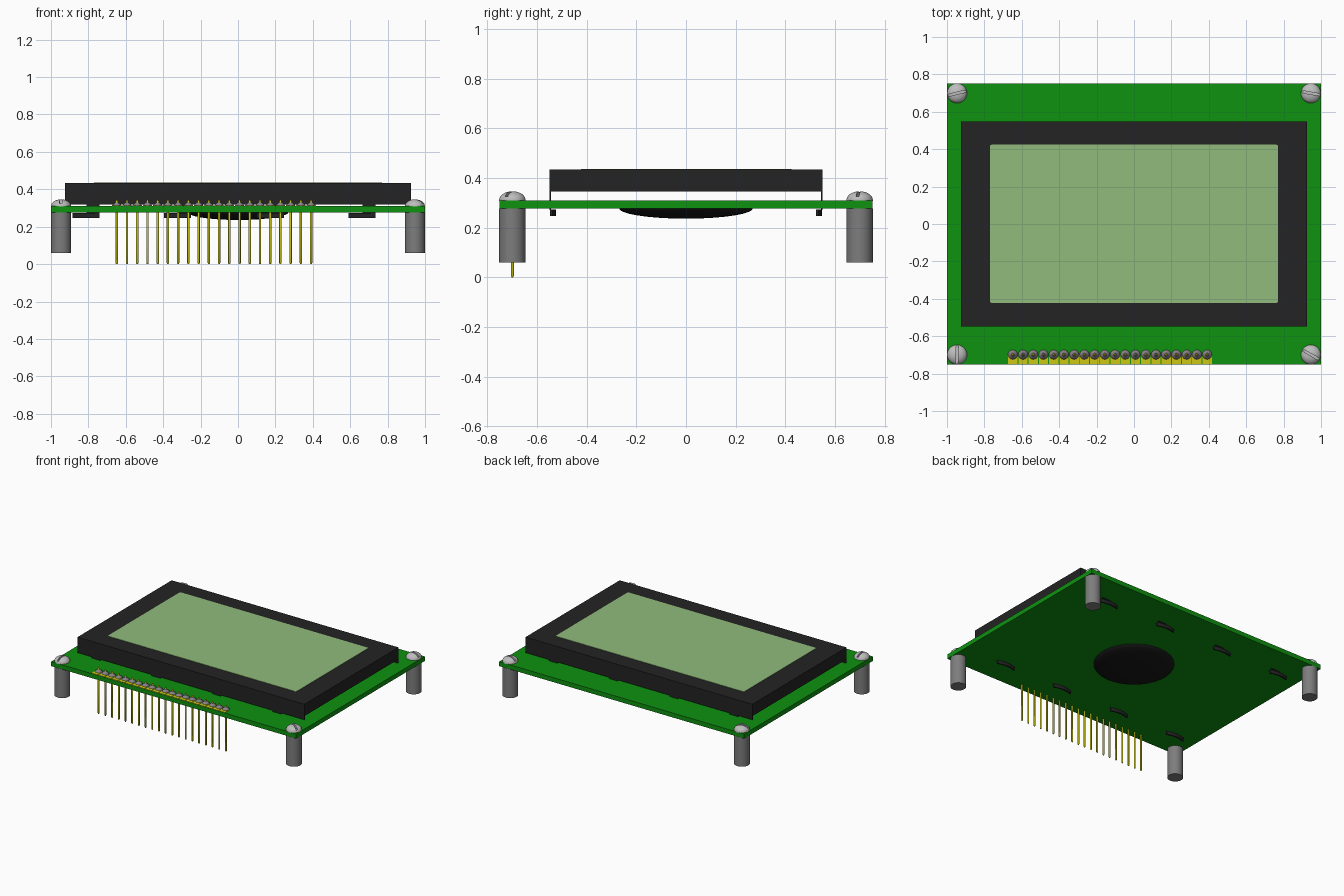
import bpy, bmesh, math
from mathutils import Matrix

cube = bpy.data.objects.get("Cube")
if cube:
    bpy.data.objects.remove(cube, do_unlink=True)


def material(name, rgb, rough=0.6):
    lin = [(c / 255 / 12.92) if c < 11 else ((c / 255 + 0.055) / 1.055) ** 2.4 for c in rgb]
    m = bpy.data.materials.new(name)
    m.use_nodes = True
    m.diffuse_color = (*lin, 1)
    b = m.node_tree.nodes["Principled BSDF"]
    b.inputs["Base Color"].default_value = (*lin, 1)
    b.inputs["Roughness"].default_value = rough
    return m


GREEN = material("board green", (14, 146, 16))
BLACK = material("bezel black", (35, 35, 35))
RESIN = material("resin black", (24, 24, 24))
SCREEN = material("screen pale green", (144, 187, 123))
STEEL = material("screw steel", (190, 190, 190))
GREY = material("standoff grey", (125, 125, 125))
SOLDER = material("solder grey", (135, 130, 135))
GOLD = material("pin yellow", (205, 200, 20))


def make(name, bm, mat, smooth=False):
    bmesh.ops.recalc_face_normals(bm, faces=bm.faces[:])
    me = bpy.data.meshes.new(name)
    bm.to_mesh(me)
    bm.free()
    me.materials.append(mat)
    ob = bpy.data.objects.new(name, me)
    bpy.context.collection.objects.link(ob)
    if smooth:
        bpy.ops.object.select_all(action='DESELECT')
        ob.select_set(True)
        bpy.context.view_layer.objects.active = ob
        bpy.ops.object.shade_smooth_by_angle(angle=math.radians(40))
    return ob


def add_box(bm, x0, x1, y0, y1, z0, z1):
    m = Matrix.Translation(((x0 + x1) / 2, (y0 + y1) / 2, (z0 + z1) / 2)) @ \
        Matrix.Diagonal((x1 - x0, y1 - y0, z1 - z0, 1))
    return bmesh.ops.create_cube(bm, size=1, matrix=m)["verts"]


def add_lathe(bm, profile, cx, cy, n):
    """Revolve (radius, z) points about a vertical axis, capping both ends."""
    rings = [[bm.verts.new((cx + r * math.cos(2 * math.pi * i / n),
                            cy + r * math.sin(2 * math.pi * i / n), z)) for i in range(n)]
             for r, z in profile]
    for a, b in zip(rings, rings[1:]):
        for i in range(n):
            j = (i + 1) % n
            bm.faces.new((a[i], a[j], b[j], b[i]))
    bm.faces.new(rings[0][::-1])
    bm.faces.new(rings[-1])


def dome(radius, z0, z1, steps=6):
    """Quarter-ellipse profile from the rim at z0 to the crown at z1."""
    return [(radius * math.cos(t), z0 + (z1 - z0) * math.sin(t))
            for t in (math.radians(86) * k / steps for k in range(steps + 1))]


# Circuit board
bm = bmesh.new()
add_box(bm, -1, 1, -0.75, 0.75, 0.277, 0.31)
make("circuit_board", bm, GREEN)

# Display bezel: block with thin skirts on the front and back
bm = bmesh.new()
add_box(bm, -0.926, 0.926, -0.549, 0.549, 0.346, 0.434)
for y0, y1 in ((-0.549, -0.543), (0.543, 0.549)):
    add_box(bm, -0.926, 0.926, y0, y1, 0.319, 0.346)
make("display_bezel", bm, BLACK)

# Screen plate with slightly rounded corners
bm = bmesh.new()
add_box(bm, -0.77, 0.77, -0.422, 0.424, 0.431, 0.4365)
upright = [e for e in bm.edges if abs(e.verts[0].co.z - e.verts[1].co.z) > 0.004]
bmesh.ops.bevel(bm, geom=upright, offset=0.01, segments=3, profile=0.5, affect='EDGES')
make("screen", bm, SCREEN)

# Bezel tabs: a stem through the board and a bowed foot beneath it
bm = bmesh.new()
for x_end in (-0.74, -0.25, 0.245, 0.735):
    for y_stem, y_foot in ((-0.546, -0.548), (0.546, 0.523)):
        add_box(bm, x_end - 0.07, x_end, y_stem - 0.003, y_stem + 0.003, 0.27, 0.322)
        rows = []
        for k in range(7):
            x = x_end - 0.145 * k / 6
            y = y_foot + 0.014 * math.sin(math.pi * k / 6)
            rows.append([bm.verts.new((x, y + dy, z)) for dy, z in
                         ((0, 0.247), (0.01, 0.247), (0.01, 0.272), (0, 0.272))])
        for a, b in zip(rows, rows[1:]):
            for i in range(4):
                j = (i + 1) % 4
                bm.faces.new((a[i], a[j], b[j], b[i]))
        bm.faces.new(rows[0])
        bm.faces.new(rows[-1])
make("bezel_tabs", bm, BLACK)

# Chip resin blob under the board
bm = bmesh.new()
add_lathe(bm, dome(0.27, 0.278, 0.236, 8), 0, 0, 48)
make("resin_blob", bm, RESIN, True)

# Standoffs and slotted screws at the four corners
corners = (("front_right", -1, -1, 88), ("front_left", 1, -1, -30),
           ("back_right", -1, 1, 14), ("back_left", 1, 1, -10))
for label, sx, sy, angle in corners:
    cx, cy = 0.946 * sx, 0.699 * sy
    bm = bmesh.new()
    add_lathe(bm, [(0.053, 0.06), (0.053, 0.277)], cx, cy, 32)
    make("standoff_" + label, bm, GREY, True)

    bm = bmesh.new()
    add_lathe(bm, [(0.053, 0.308)] + dome(0.053, 0.312, 0.346), cx, cy, 32)
    screw = make("screw_" + label, bm, STEEL, True)

    bm = bmesh.new()
    add_box(bm, -0.08, 0.08, -0.006, 0.006, 0.325, 0.37)
    bm.transform(Matrix.Translation((cx, cy, 0)) @ Matrix.Rotation(math.radians(angle), 4, 'Z'))
    cutter = make("slot_cutter", bm, STEEL)
    cutter.hide_render = True
    mod = screw.modifiers.new("slot", 'BOOLEAN')
    mod.operation, mod.solver, mod.object = 'DIFFERENCE', 'EXACT', cutter
    bpy.context.view_layer.objects.active = screw
    bpy.ops.object.modifier_apply(modifier=mod.name)
    bpy.data.objects.remove(cutter, do_unlink=True)

# Header row: pins, solder cones and plated pads
pins, solder, pads = bmesh.new(), bmesh.new(), bmesh.new()
for i in range(20):
    x = -0.648 + i * 1.039 / 19
    add_lathe(pins, [(0.003, 0.0), (0.0065, 0.006), (0.0065, 0.337), (0.003, 0.343)], x, -0.699, 10)
    add_lathe(solder, [(0.026, 0.31), (0.024, 0.316), (0.014, 0.324), (0.009, 0.33)], x, -0.699, 16)
    add_box(pads, x - 0.025, x + 0.025, -0.748, -0.699, 0.308, 0.313)
make("header_pins", pins, GOLD, True)
make("solder_joints", solder, SOLDER, True)
make("header_pads", pads, GOLD)
